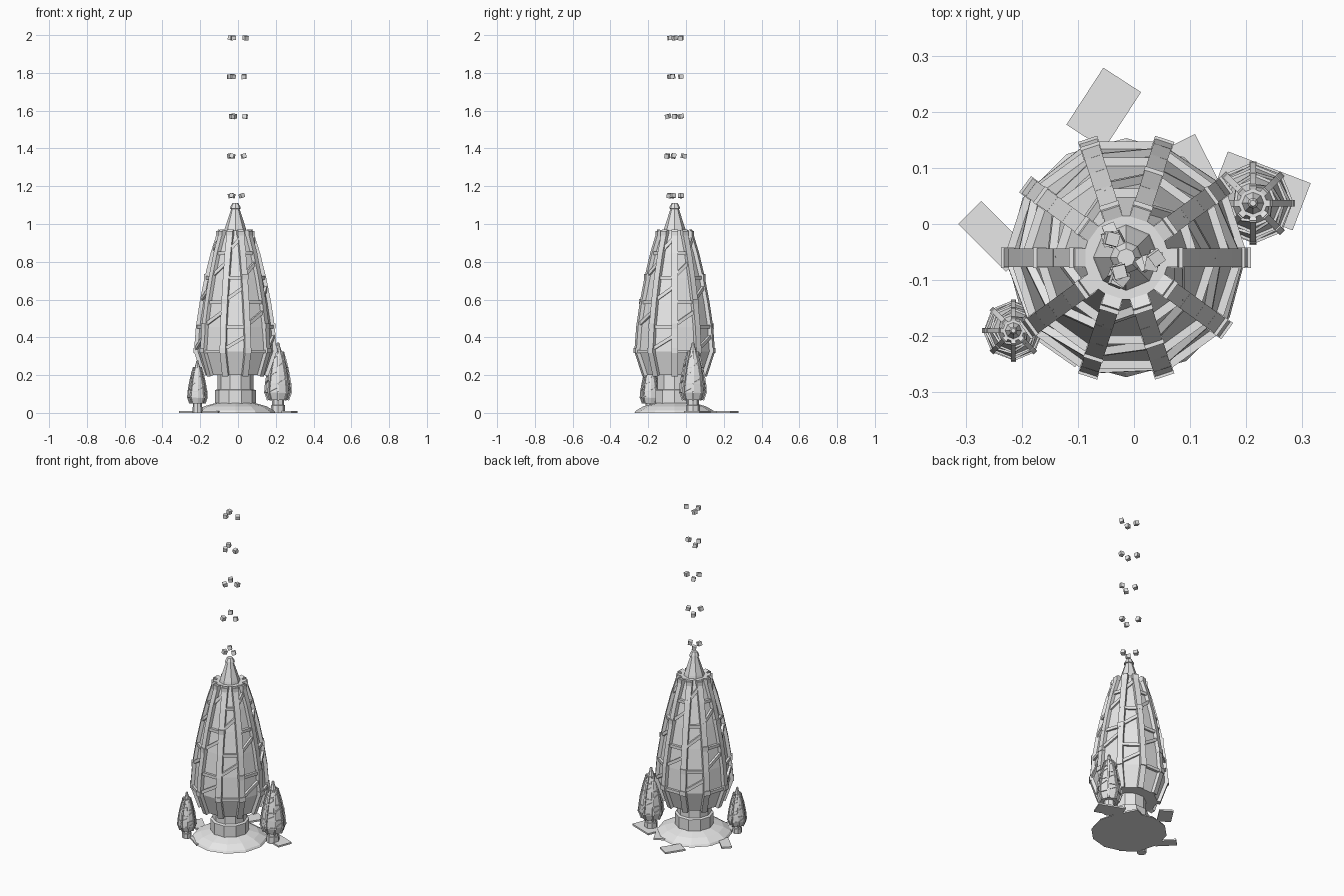
import bpy, bmesh, math, random
from mathutils import Vector, Matrix, Euler

if "Cube" in bpy.data.objects:
    bpy.data.objects.remove(bpy.data.objects["Cube"])

random.seed(4)
stone = bpy.data.materials.new("pale grey")
stone.diffuse_color = (0.8, 0.8, 0.8, 1)
stone.use_nodes = True
stone.node_tree.nodes["Principled BSDF"].inputs["Base Color"].default_value = stone.diffuse_color


def finish(name, bm, loc=(0, 0, 0), s=1.0):
    bmesh.ops.recalc_face_normals(bm, faces=bm.faces)
    me = bpy.data.meshes.new(name)
    bm.to_mesh(me)
    bm.free()
    me.materials.append(stone)
    ob = bpy.data.objects.new(name, me)
    ob.location = loc
    ob.scale = (s, s, s)
    bpy.context.collection.objects.link(ob)
    return ob


def polar(r, a, z):
    return Vector((r * math.cos(a), r * math.sin(a), z))


def lathe(bm, profile, n, turn=0.0):
    rings = [[bm.verts.new(polar(r, turn + math.tau * i / n, z)) for i in range(n)]
             for r, z in profile]
    for a, b in zip(rings, rings[1:]):
        for i in range(n):
            j = (i + 1) % n
            bm.faces.new((a[i], a[j], b[j], b[i]))
    bm.faces.new(rings[0][::-1])
    bm.faces.new(rings[-1])


def beam(bm, p, q, out, width, depth, extra=0.0):
    # square bar from p to q whose depth faces outwards
    d = q - p
    x = d.normalized()
    y = out.cross(x).normalized()
    z = x.cross(y)
    m = Matrix((x, y, z)).transposed().to_4x4()
    m.translation = (p + q) / 2
    bmesh.ops.create_cube(bm, size=1, matrix=m @ Matrix.Diagonal(
        (d.length + extra, width, depth, 1)))


# radius and height of the ribbed shell
SHELL = [(0.165, 0.20), (0.208, 0.325), (0.198, 0.455), (0.178, 0.585),
         (0.152, 0.715), (0.120, 0.845), (0.082, 0.965)]


def shell_r(z):
    for (r0, z0), (r1, z1) in zip(SHELL, SHELL[1:]):
        if z <= z1:
            return r0 + (r1 - r0) * (z - z0) / (z1 - z0)
    return SHELL[-1][0]


def tower(prefix, loc, s, n):
    step = math.tau / n
    # foot and stem
    bm = bmesh.new()
    lathe(bm, [(0.108, 0.0), (0.108, 0.12), (0.095, 0.125), (0.095, 0.21)], n)
    finish(prefix + "_stem", bm, loc, s)
    # faceted body
    bm = bmesh.new()
    lathe(bm, [(r - 0.004, z) for r, z in SHELL], n)
    finish(prefix + "_body", bm, loc, s)
    # pointed cap with a knob
    bm = bmesh.new()
    lathe(bm, [(0.062, 0.95), (0.055, 0.98), (0.022, 1.08), (0.029, 1.082),
               (0.026, 1.092), (0.016, 1.11)], 8)
    finish(prefix + "_cap", bm, loc, s)
    # upright ribs along the body corners
    bm = bmesh.new()
    for i in range(n):
        a = i * step
        out = polar(1, a, 0)
        for (r0, z0), (r1, z1) in zip(SHELL, SHELL[1:]):
            beam(bm, polar(r0, a, z0), polar(r1, a, z1), out, 0.033, 0.022, 0.006)
        # small blocks on the ribs
        for z in (0.33, 0.46 + 0.13 * (i % 3), 0.95):
            beam(bm, polar(shell_r(z) + 0.003, a, z - 0.014),
                 polar(shell_r(z) + 0.003, a, z + 0.014), out, 0.036, 0.024)
    finish(prefix + "_ribs", bm, loc, s)
    # level and slanting struts across the panels
    bm = bmesh.new()
    for i in range(n):
        a, b = i * step, (i + 1) * step
        out = polar(1, (a + b) / 2, 0)
        for j in range(1, 6):
            z = SHELL[j][1]
            if (i + j) % 2:
                lo, hi = z, z
            else:
                lo, hi = z + 0.01, z + 0.085
            beam(bm, polar(shell_r(lo), a, lo), polar(shell_r(hi), b, hi),
                 out, 0.018, 0.018)
    finish(prefix + "_struts", bm, loc, s)


C = Vector((-0.014, -0.06, 0))
tower("main_tower", C, 1.0, 10)
tower("right_small_tower", (0.212, 0.037, 0), 0.335, 8)
tower("left_small_tower", (-0.215, -0.19, 0), 0.25, 8)

# sloping mound under the main tower
bm = bmesh.new()
lathe(bm, [(0.213, 0), (0.205, 0.012), (0.165, 0.035), (0.105, 0.052)], 12)
finish("mound", bm, C)

# loose slabs on the ground: x, y, length, width, turn
for k, (x, y, l, w, t) in enumerate([
        (-0.054, 0.206, 0.121, 0.08, 57), (-0.25, -0.022, 0.12, 0.058, -45),
        (0.1, 0.1, 0.1, 0.07, -63), (0.225, 0.059, 0.158, 0.09, -21),
        (-0.13, -0.195, 0.11, 0.07, -35)]):
    bm = bmesh.new()
    bmesh.ops.create_cube(bm, size=1, matrix=Matrix.Translation((x, y, 0.005))
                          @ Matrix.Rotation(math.radians(t), 4, 'Z')
                          @ Matrix.Diagonal((l, w, 0.01, 1)))
    finish(f"ground_slab_{k + 1}", bm)

# floating cubes, three at each height
LEVELS = [
    (1.15, (-0.037, -0.027), (0.020, -0.070), (-0.030, -0.087)),
    (1.36, (-0.042, -0.012), (0.030, -0.066), (-0.030, -0.100)),
    (1.57, (-0.032, -0.027), (0.037, -0.060), (-0.022, -0.095)),
    (1.78, (-0.045, -0.027), (0.032, -0.070), (-0.027, -0.085)),
    (1.985, (-0.040, -0.027), (0.040, -0.060), (-0.025, -0.085))]
bm = bmesh.new()
for z, *spots in LEVELS:
    for x, y in spots:
        rot = Euler((random.uniform(-.25, .25), random.uniform(-.25, .25),
                     random.uniform(0, 1.5))).to_matrix().to_4x4()
        bmesh.ops.create_cube(bm, size=0.023, matrix=Matrix.Translation((x, y, z)) @ rot)
finish("floating_cubes", bm)
